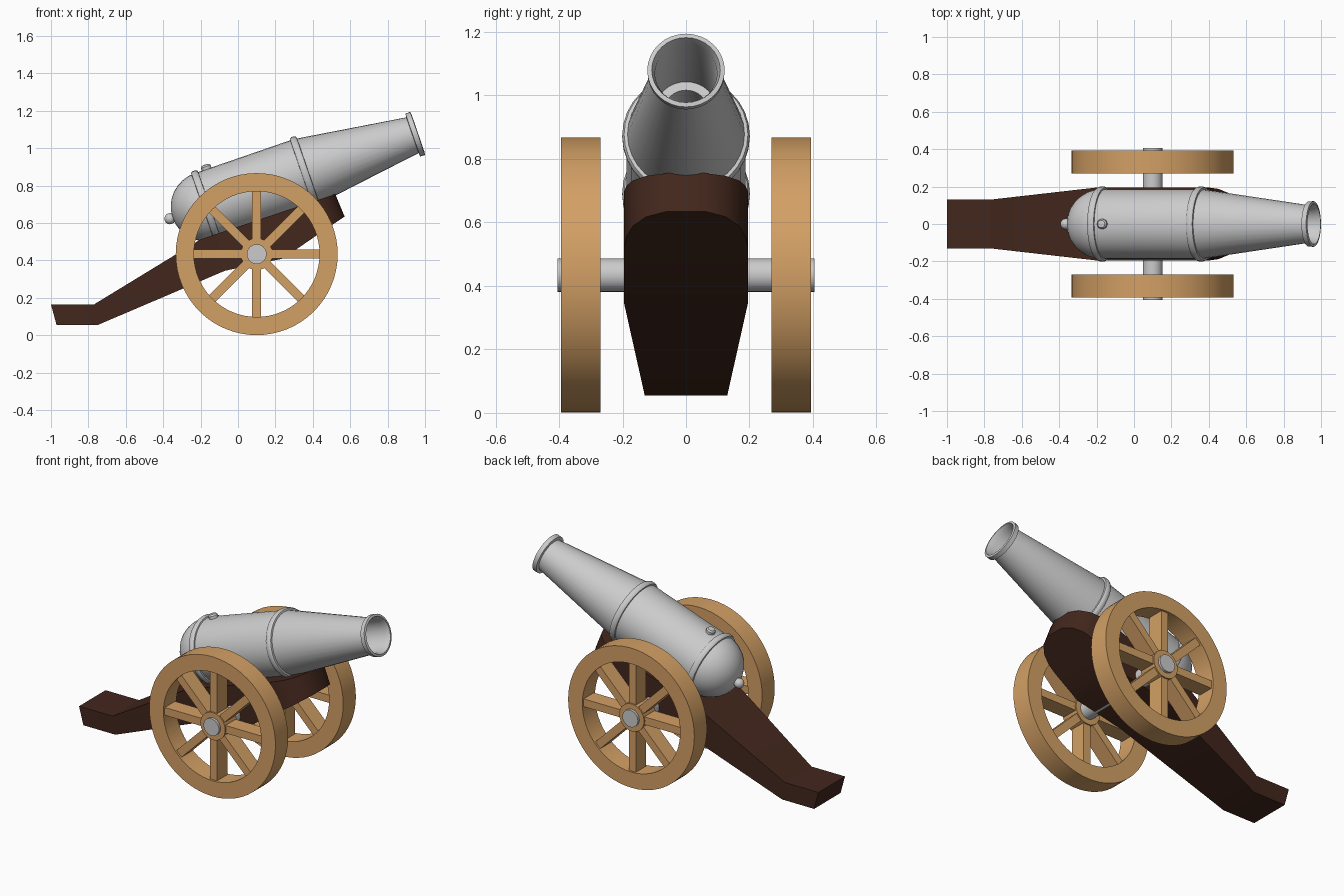
import bpy, bmesh, math
from mathutils import Matrix, Vector

if "Cube" in bpy.data.objects:
    bpy.data.objects.remove(bpy.data.objects["Cube"])


def material(name, rgb):
    m = bpy.data.materials.new(name)
    m.diffuse_color = (*rgb, 1)
    m.use_nodes = True
    m.node_tree.nodes["Principled BSDF"].inputs["Base Color"].default_value = m.diffuse_color
    return m


DARK = material("dark_wood", (0.055, 0.02, 0.012))
LIGHT = material("light_wood", (0.65, 0.35, 0.13))


def finish(name, bm, mat=None, angle=None):
    bmesh.ops.recalc_face_normals(bm, faces=bm.faces)
    me = bpy.data.meshes.new(name)
    bm.to_mesh(me)
    bm.free()
    if angle:
        me.shade_smooth()
        me.set_sharp_from_angle(angle=math.radians(angle))
    if mat:
        me.materials.append(mat)
    ob = bpy.data.objects.new(name, me)
    bpy.context.collection.objects.link(ob)
    return ob


def lathe(bm, profile, segs, matrix, closed=False):
    """Revolve (radius, height) points about local z; radius 0 makes a pole."""
    rings = []
    for r, h in profile:
        n = 1 if r < 1e-6 else segs
        rings.append([bm.verts.new(matrix @ Vector((r * math.cos(2 * math.pi * i / segs),
                                                    r * math.sin(2 * math.pi * i / segs), h)))
                      for i in range(n)])
    pairs = list(zip(rings, rings[1:]))
    if closed:
        pairs.append((rings[-1], rings[0]))
    for a, b in pairs:
        for i in range(segs):
            j = (i + 1) % segs
            quad = [a[i % len(a)], a[j % len(a)], b[j % len(b)], b[i % len(b)]]
            bm.faces.new(list(dict.fromkeys(quad)))


def lathe_part(name, profile, segs, matrix, mat=None, closed=False, angle=35):
    bm = bmesh.new()
    lathe(bm, profile, segs, matrix, closed)
    return finish(name, bm, mat, angle)


# Barrel frame: local z runs from the rear band towards the muzzle
TILT = math.radians(19)
BARREL = Matrix.Translation((-0.17, 0, 0.69)) @ Matrix.Rotation(math.pi / 2 - TILT, 4, 'Y')

# Barrel: domed breech, straight chamber, tapered chase, muzzle lip and bore
dome = [(0.187 * math.sin(a), -0.19 * math.cos(a))
        for a in (math.pi / 2 * k / 8 for k in range(8))]
barrel = dome + [(0.187, 0), (0.187, 0.558), (0.101, 1.166), (0.121, 1.168),
                 (0.122, 1.195), (0.108, 1.198), (0.098, 1.165),
                 (0.098, 0.80), (0.07, 0.80), (0.07, 0.66), (0, 0.66)]
lathe_part("barrel", barrel, 32, BARREL)

# Raised bands
for name, s in (("rear_band", 0.0), ("middle_band", 0.558)):
    band = [(0.18, s - 0.02), (0.195, s - 0.018), (0.201, s - 0.008),
            (0.201, s + 0.008), (0.195, s + 0.018), (0.18, s + 0.02)]
    lathe_part(name, band, 32, BARREL, closed=True, angle=50)

# Rear knob and fuse button
ball = [(0.03 * math.sin(math.pi * k / 8), -0.03 * math.cos(math.pi * k / 8)) for k in range(9)]
ball[0], ball[-1] = (0, -0.03), (0, 0.03)
lathe_part("rear_knob", ball, 16, BARREL @ Matrix.Translation((0, 0, -0.205)))
button = [(0, -0.02), (0.027, -0.02), (0.027, 0.014), (0.02, 0.023), (0, 0.026)]
lathe_part("fuse_button", button, 16,
           BARREL @ Matrix.Translation((-0.187, 0, 0.067)) @ Matrix.Rotation(-math.pi / 2, 4, 'Y'))

# Carriage: loft of rectangles (top x, top z, bottom x, bottom z, half width)
sections = [(-1.0, 0.165, -0.97, 0.055, 0.13), (-0.77, 0.165, -0.75, 0.055, 0.13),
            (-0.2, 0.513, -0.07, 0.345, 0.195), (0.1, 0.614, 0.24, 0.41, 0.195)]
for f, w in ((0, 0.195), (0.3, 0.188), (0.6, 0.167), (0.85, 0.125), (1, 0.06)):
    sections.append((0.35 + 0.17 * f, 0.698 + 0.057 * f, 0.40 + 0.17 * f, 0.52 + 0.115 * f, w))
bm = bmesh.new()
loops = [[bm.verts.new(p) for p in ((xt, -w, zt), (xt, w, zt), (xb, w, zb), (xb, -w, zb))]
         for xt, zt, xb, zb, w in sections]
for a, b in zip(loops, loops[1:]):
    for i in range(4):
        j = (i + 1) % 4
        bm.faces.new((a[i], a[j], b[j], b[i]))
bm.faces.new(loops[0])
bm.faces.new(loops[-1])
finish("carriage", bm, DARK, 30)

# Axle
HUB = Vector((0.1, 0, 0.434))
TO_Y = Matrix.Rotation(-math.pi / 2, 4, 'X')
lathe_part("axle", [(0, -0.405), (0.053, -0.405), (0.053, 0.405), (0, 0.405)], 24,
           Matrix.Translation(HUB) @ TO_Y)

# Wheels: rim, hub and eight spokes
for name, y in (("near_wheel", -0.332), ("far_wheel", 0.332)):
    bm = bmesh.new()
    m = Matrix.Translation(HUB + Vector((0, y, 0)))
    for r0, r1, h, n in ((0.336, 0.433, 0.062, 64), (0.05, 0.085, 0.058, 32)):
        lathe(bm, [(r0, -h), (r1, -h), (r1, h), (r0, h)], n, m @ TO_Y, closed=True)
    for k in range(8):
        bmesh.ops.create_cube(bm, size=1, matrix=m @ Matrix.Rotation(k * math.pi / 4, 4, 'Y')
                              @ Matrix.Translation((0.21, 0, 0))
                              @ Matrix.Diagonal((0.27, 0.1, 0.048, 1)))
    finish(name, bm, LIGHT, 30)
